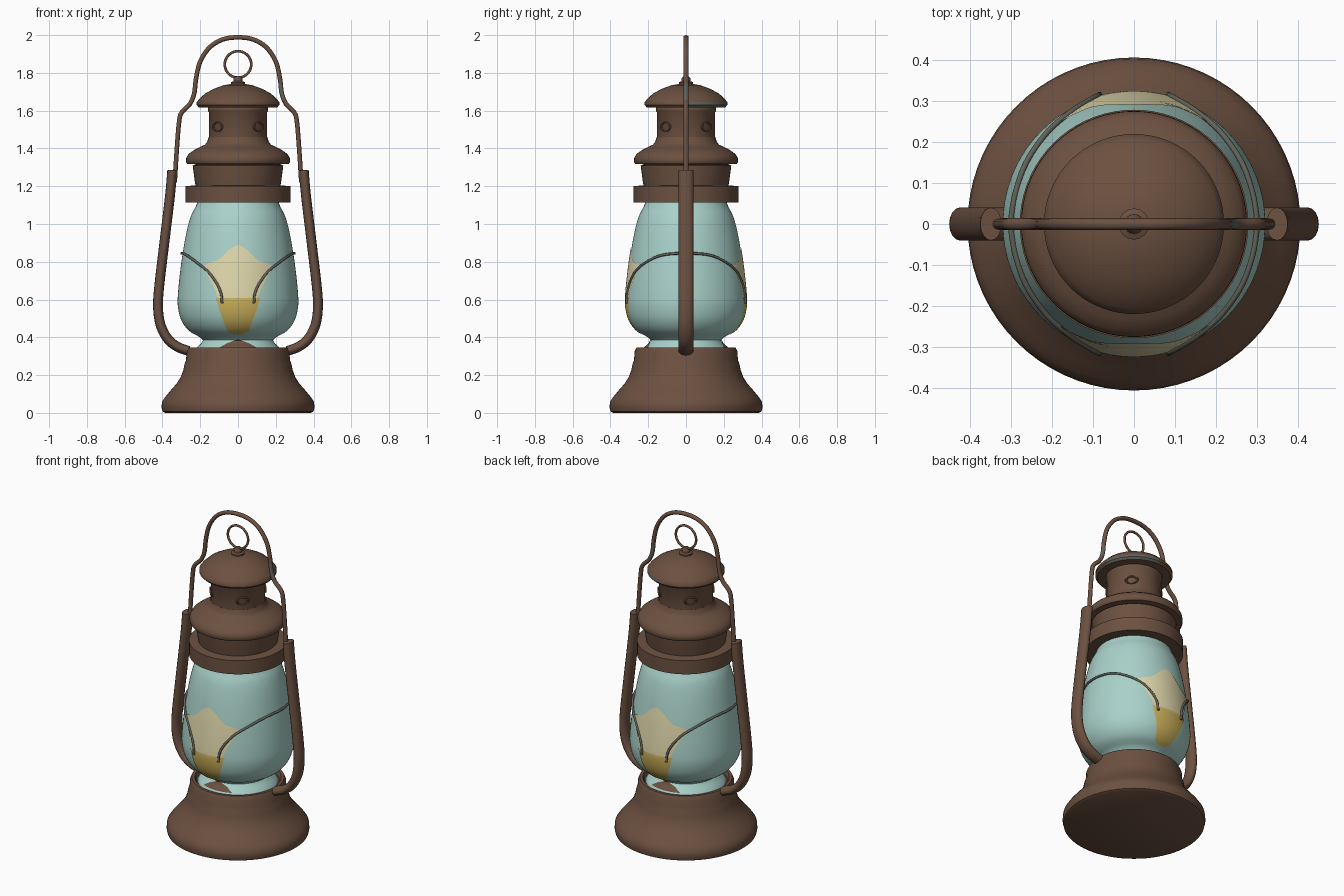
import bpy, bmesh, math
from mathutils import Vector

cube = bpy.data.objects.get("Cube")
if cube:
    bpy.data.objects.remove(cube, do_unlink=True)


def material(name, rgb):
    m = bpy.data.materials.new(name)
    m.use_nodes = True
    m.diffuse_color = (*rgb, 1)
    bsdf = next(n for n in m.node_tree.nodes if n.type == 'BSDF_PRINCIPLED')
    bsdf.inputs["Base Color"].default_value = (*rgb, 1)
    return m


BROWN = material("rusty brown", (0.15, 0.082, 0.052))
GLASS = material("pale teal glass", (0.40, 0.64, 0.59))
CREAM = material("cream glow", (0.74, 0.68, 0.41))
AMBER = material("amber flame", (0.60, 0.43, 0.10))
WORN = material("worn grey metal", (0.12, 0.125, 0.10))


def finish(name, bm, mats, angle=40):
    bmesh.ops.recalc_face_normals(bm, faces=bm.faces)
    mesh = bpy.data.meshes.new(name)
    bm.to_mesh(mesh)
    bm.free()
    ob = bpy.data.objects.new(name, mesh)
    bpy.context.collection.objects.link(ob)
    for m in mats:
        mesh.materials.append(m)
    bpy.ops.object.select_all(action='DESELECT')
    ob.select_set(True)
    bpy.context.view_layer.objects.active = ob
    bpy.ops.object.shade_smooth_by_angle(angle=math.radians(angle))
    return ob


def skin(bm, rings, closed_ends=True):
    """Bridge successive vertex rings with quads."""
    n = len(rings[0])
    for a, b in zip(rings, rings[1:]):
        for i in range(n):
            j = (i + 1) % n
            bm.faces.new((a[i], a[j], b[j], b[i]))
    if closed_ends:
        bm.faces.new(rings[0])
        bm.faces.new(rings[-1])


def lathe(name, profile, mats, segs=72, rule=None):
    bm = bmesh.new()
    rings = [[bm.verts.new((r * math.cos(k * math.tau / segs), r * math.sin(k * math.tau / segs), z))
              for k in range(segs)] for r, z in profile]
    skin(bm, rings)
    if rule:
        for f in bm.faces:
            f.material_index = rule(f.calc_center_median())
    return finish(name, bm, mats)


def spline(pts, steps=6):
    """Catmull-Rom smoothing of a list of tuples."""
    p = [Vector(q) for q in pts]
    p = [2 * p[0] - p[1]] + p + [2 * p[-1] - p[-2]]
    out = []
    for a, b, c, d in zip(p, p[1:], p[2:], p[3:]):
        for s in range(steps):
            t = s / steps
            out.append(0.5 * (2 * b + (c - a) * t + (2 * a - 5 * b + 4 * c - d) * t * t
                              + (3 * b - a - 3 * c + d) * t ** 3))
    return out + [p[-2]]


def sweep(name, path, wide, thick, mats, ref, segs=12, rule=None):
    """Run an elliptical section along a path; ref(p) is the wide direction."""
    bm = bmesh.new()
    rings = []
    for i, p in enumerate(path):
        t = (path[min(i + 1, len(path) - 1)] - path[max(i - 1, 0)]).normalized()
        u = ref(p)
        u = (u - t * u.dot(t)).normalized()
        v = t.cross(u)
        rings.append([bm.verts.new(p + u * wide * math.cos(k * math.tau / segs)
                                   + v * thick * math.sin(k * math.tau / segs)) for k in range(segs)])
    skin(bm, rings)
    if rule:
        for f in bm.faces:
            f.material_index = rule(f.calc_center_median())
    return finish(name, bm, mats, 50)


def lerp(table, z):
    """Linear lookup in a table of (value, height) rows with rising height."""
    for (a, za), (b, zb) in zip(table, table[1:]):
        if z <= zb:
            return a + (b - a) * max(0, (z - za) / (zb - za))
    return table[-1][0]


# Fuel tank base with a recessed top
lathe("base", [(0.385, 0), (0.4, 0.008), (0.405, 0.03), (0.402, 0.06), (0.385, 0.085), (0.36, 0.115),
               (0.325, 0.155), (0.303, 0.19), (0.29, 0.225), (0.283, 0.26), (0.275, 0.28),
               (0.272, 0.325), (0.262, 0.345), (0.245, 0.345), (0.235, 0.325), (0.15, 0.32)], [BROWN])

# Glass globe and its flared foot
globe_profile = [tuple(p) for p in spline(
    [(0.2, 0.4), (0.26, 0.435), (0.3, 0.49), (0.318, 0.56), (0.318, 0.63), (0.306, 0.75),
     (0.292, 0.85), (0.272, 0.96), (0.25, 1.04), (0.225, 1.09), (0.21, 1.13)], 4)]
foot_profile = [(0.228, 0.325), (0.215, 0.35), (0.195, 0.368), (0.185, 0.385), (0.2, 0.4)]
lathe("globe", foot_profile + globe_profile[1:], [GLASS])
surface = foot_profile + globe_profile[1:]


# Flame patches laid on the glass, front and back
def patch(name, outline, mat, rows, lift=0.004, cols=20):
    """Thin curved plate; outline rows are (half width, height)."""
    zs = [outline[0][1] + (outline[-1][1] - outline[0][1]) * i / rows for i in range(rows + 1)]
    zs = sorted(set(zs + [z for _, z in outline]))
    for side, label in ((-1, "front"), (1, "back")):
        bm = bmesh.new()
        grid = []
        for z in zs:
            r = lerp(surface, z) + lift
            half = math.asin(min(1, lerp(outline, z) / r))
            angles = [half * (2 * c / cols - 1) for c in range(cols + 1)]
            grid.append([bm.verts.new((r * math.sin(a), side * r * math.cos(a), z)) for a in angles])
        for a, b in zip(grid, grid[1:]):
            for i in range(cols):
                q = (a[i], a[i + 1], b[i + 1], b[i])
                bm.faces.new(q if side < 0 else q[::-1])
        bmesh.ops.remove_doubles(bm, verts=bm.verts, dist=0.0002)
        ob = finish(label + "_" + name, bm, [mat])
        # keep the patch facing outward
        if sum(f.normal.y * f.area for f in ob.data.polygons) * side < 0:
            ob.data.flip_normals()


patch("glow", [(0.1, 0.6), (0.13, 0.67), (0.165, 0.74), (0.195, 0.772), (0.16, 0.79), (0.105, 0.808),
               (0.07, 0.84), (0.05, 0.862), (0.025, 0.878), (0.002, 0.888)], CREAM, 24)
patch("flame", [(0.025, 0.415), (0.055, 0.43), (0.075, 0.48), (0.1, 0.55), (0.118, 0.608)], AMBER, 16)
patch("burner_shadow", [(0.1, 0.345), (0.06, 0.368), (0.004, 0.39)], BROWN, 8)

# Collar and lower hood
lathe("collar", [(0.19, 1.115), (0.278, 1.115), (0.278, 1.2), (0.225, 1.205),
                 (0.228, 1.22), (0.24, 1.31), (0.2, 1.32)], [BROWN])
lathe("lower_hood", [(0.2, 1.315), (0.268, 1.318), (0.275, 1.328), (0.274, 1.35), (0.262, 1.37),
                     (0.235, 1.39), (0.2, 1.408), (0.175, 1.42), (0.163, 1.435), (0.155, 1.46)], [BROWN])

# Chimney with oval vents
lathe("chimney", [(0.155, 1.43), (0.153, 1.59), (0.16, 1.6), (0.16, 1.615), (0.15, 1.63)], [BROWN])
for k in range(4):
    a = math.radians(45 + 90 * k)
    bpy.ops.mesh.primitive_torus_add(major_radius=0.026, minor_radius=0.006, major_segments=20,
                                     minor_segments=8, rotation=(math.pi / 2, 0, a + math.pi / 2),
                                     location=(0.153 * math.cos(a), 0.153 * math.sin(a), 1.515))
    vent = bpy.context.object
    vent.name = "vent_%d" % (k + 1)
    vent.scale = (1.25, 0.85, 1)
    vent.data.materials.append(BROWN)
    bpy.ops.object.shade_smooth_by_angle()

# Top cap, with a worn patch on one side of the rim
lathe("top_cap", [(0.15, 1.615), (0.208, 1.618), (0.219, 1.63), (0.219, 1.645), (0.205, 1.662), (0.175, 1.69),
                  (0.13, 1.715), (0.075, 1.735), (0.03, 1.742)], [BROWN, WORN],
      rule=lambda c: int(1.62 < c.z < 1.646 and 0.1 < math.atan2(c.y, c.x) < 1.6))

# Finial and ring
lathe("finial", [(0.038, 1.73), (0.038, 1.75), (0.024, 1.756), (0.024, 1.77), (0.015, 1.782)], [BROWN], 16)
bpy.ops.mesh.primitive_torus_add(major_radius=0.07, minor_radius=0.007, major_segments=40, minor_segments=10,
                                 rotation=(math.pi / 2, 0, 0), location=(0, 0, 1.845))
ring = bpy.context.object
ring.name = "lifting_ring"
ring.data.materials.append(BROWN)
bpy.ops.object.shade_smooth_by_angle(angle=math.pi / 3)

# Carrying handle
side_half = [(0.335, 0, 1.22), (0.325, 0, 1.38), (0.312, 0, 1.54), (0.298, 0, 1.59), (0.255, 0, 1.635),
             (0.232, 0, 1.69), (0.222, 0, 1.77), (0.2, 0, 1.86), (0.15, 0, 1.935), (0.08, 0, 1.977)]
bail = side_half + [(0, 0, 1.988)] + [(-x, y, z) for x, y, z in reversed(side_half)]
sweep("carrying_handle", spline(bail), 0.014, 0.012, [BROWN, WORN], lambda p: Vector((0, 1, 0)),
      rule=lambda c: int(c.x > 0 and 1.66 < c.z < 1.74))

for s, label in ((1, "left"), (-1, "right")):
    # Side tubes
    tube = [(s * x, 0, z) for x, z in ((0.348, 1.285), (0.36, 1.15), (0.39, 0.9), (0.418, 0.66), (0.423, 0.55),
                                       (0.408, 0.46), (0.37, 0.39), (0.32, 0.35), (0.262, 0.328))]
    sweep(label + "_side_tube", spline(tube), 0.04, 0.026, [BROWN], lambda p: Vector((0, 1, 0)), 16)
    # Guard wires hugging the globe, hooked down at front and back
    half = [(0, 0.845), (25, 0.835), (45, 0.795), (60, 0.745), (70, 0.68), (74, 0.63), (75, 0.58)]
    wire = []
    for a, z in [(-a, z) for a, z in reversed(half[1:])] + half:
        r = lerp(surface, z) + 0.006
        wire.append((s * r * math.cos(math.radians(a)), r * math.sin(math.radians(a)), z))
    sweep(label + "_guard_wire", spline(wire), 0.007, 0.007, [WORN], lambda p: Vector((p.x, p.y, 0)), 8)
